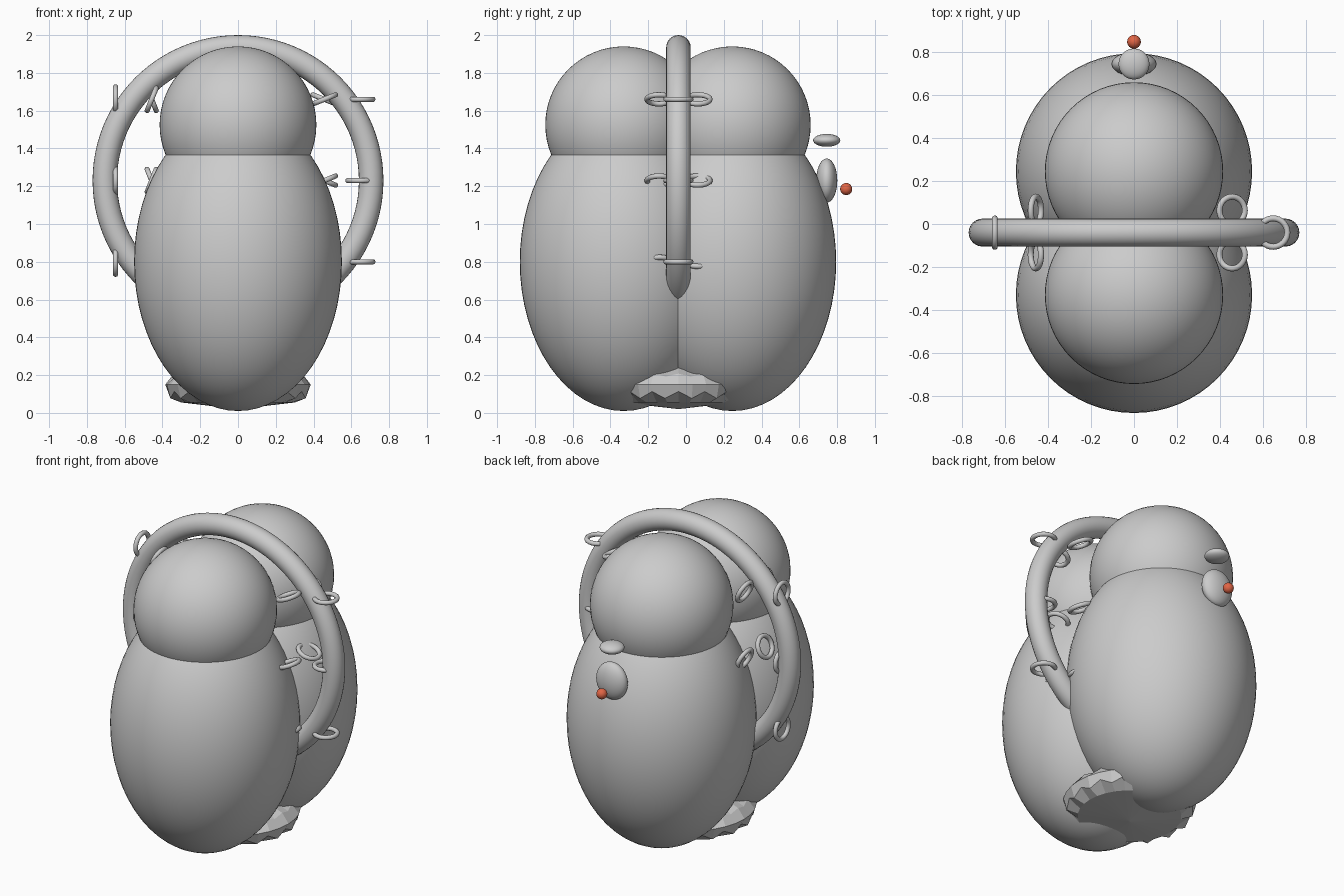
import bpy, bmesh, math

if "Cube" in bpy.data.objects:
    bpy.data.objects.remove(bpy.data.objects["Cube"])

YM = -0.04  # plane of the big hoop, between the two figures


def smooth(ob):
    for p in ob.data.polygons:
        p.use_smooth = True


def ellipsoid(name, loc, size, seg=64):
    bpy.ops.mesh.primitive_uv_sphere_add(segments=seg, ring_count=seg // 2, location=loc)
    ob = bpy.context.object
    ob.name = name
    ob.scale = size
    smooth(ob)
    return ob


def torus(name, loc, major, minor, rot=(0, 0, 0), segs=(32, 10)):
    bpy.ops.mesh.primitive_torus_add(
        location=loc, rotation=rot, major_radius=major, minor_radius=minor,
        major_segments=segs[0], minor_segments=segs[1])
    ob = bpy.context.object
    ob.name = name
    smooth(ob)
    return ob


# Two round figures, front and back
for tag, y in (("front", -0.33), ("back", 0.245)):
    ellipsoid(f"{tag}_body", (0, y, 0.80), (0.55, 0.55, 0.79))
    ellipsoid(f"{tag}_head", (0, y, 1.525), (0.415, 0.415, 0.415))

# Large hoop between the figures
torus("large_hoop", (0, YM, 1.23), 0.705, 0.065, (math.pi / 2, 0, 0), (96, 24))

# Small rings: flat on the right, upright on the left, tilted pairs further in
tilt = math.radians(22)
for i, z in enumerate((0.80, 1.23, 1.66)):
    for side, s, base in (("right", 1, 0), ("left", -1, math.pi / 2)):
        torus(f"{side}_ring_{i}", (s * 0.648, YM, z), 0.066, 0.014, (0, -base, 0))
        for tag, y, t in (("front", -0.143, tilt), ("back", 0.063, -tilt)):
            torus(f"{side}_{tag}_ring_{i}", (s * 0.457, y, z), 0.064, 0.014,
                  (0, -(base + s * t), 0))

# Faceted base with a zigzag lower rim: (radius, z, zigzag in z)
bm = bmesh.new()
N = 32
profile = [(0.30, 0.055, 0.0), (0.365, 0.095, 0.018), (0.385, 0.15, 0.0),
           (0.34, 0.20, 0.008), (0.24, 0.245, 0.0)]
rings = []
for r, z, zig in profile:
    rings.append([bm.verts.new((r * math.cos(2 * math.pi * k / N),
                                YM + r * math.sin(2 * math.pi * k / N),
                                z + zig * (-1) ** k)) for k in range(N)])
bottom = bm.verts.new((0, YM, 0.02))
top = bm.verts.new((0, YM, 0.27))
for k in range(N):
    j = (k + 1) % N
    for a, b in zip(rings, rings[1:]):
        bm.faces.new((a[k], a[j], b[j], b[k]))
    bm.faces.new((bottom, rings[0][j], rings[0][k]))
    bm.faces.new((top, rings[-1][k], rings[-1][j]))
bmesh.ops.recalc_face_normals(bm, faces=bm.faces)
me = bpy.data.meshes.new("faceted_base")
bm.to_mesh(me)
bm.free()
bpy.context.collection.objects.link(bpy.data.objects.new("faceted_base", me))

# Small ornament on the back: oval, cap and red bead
ellipsoid("ornament_oval", (0, 0.745, 1.23), (0.105, 0.056, 0.117), 32)
ellipsoid("ornament_cap", (0, 0.745, 1.443), (0.072, 0.072, 0.034), 32)
bead = ellipsoid("red_bead", (0, 0.848, 1.185), (0.032, 0.032, 0.032), 24)
mat = bpy.data.materials.new("red")
mat.diffuse_color = (0.75, 0.13, 0.06, 1)
mat.use_nodes = True
mat.node_tree.nodes["Principled BSDF"].inputs["Base Color"].default_value = mat.diffuse_color
bead.data.materials.append(mat)
